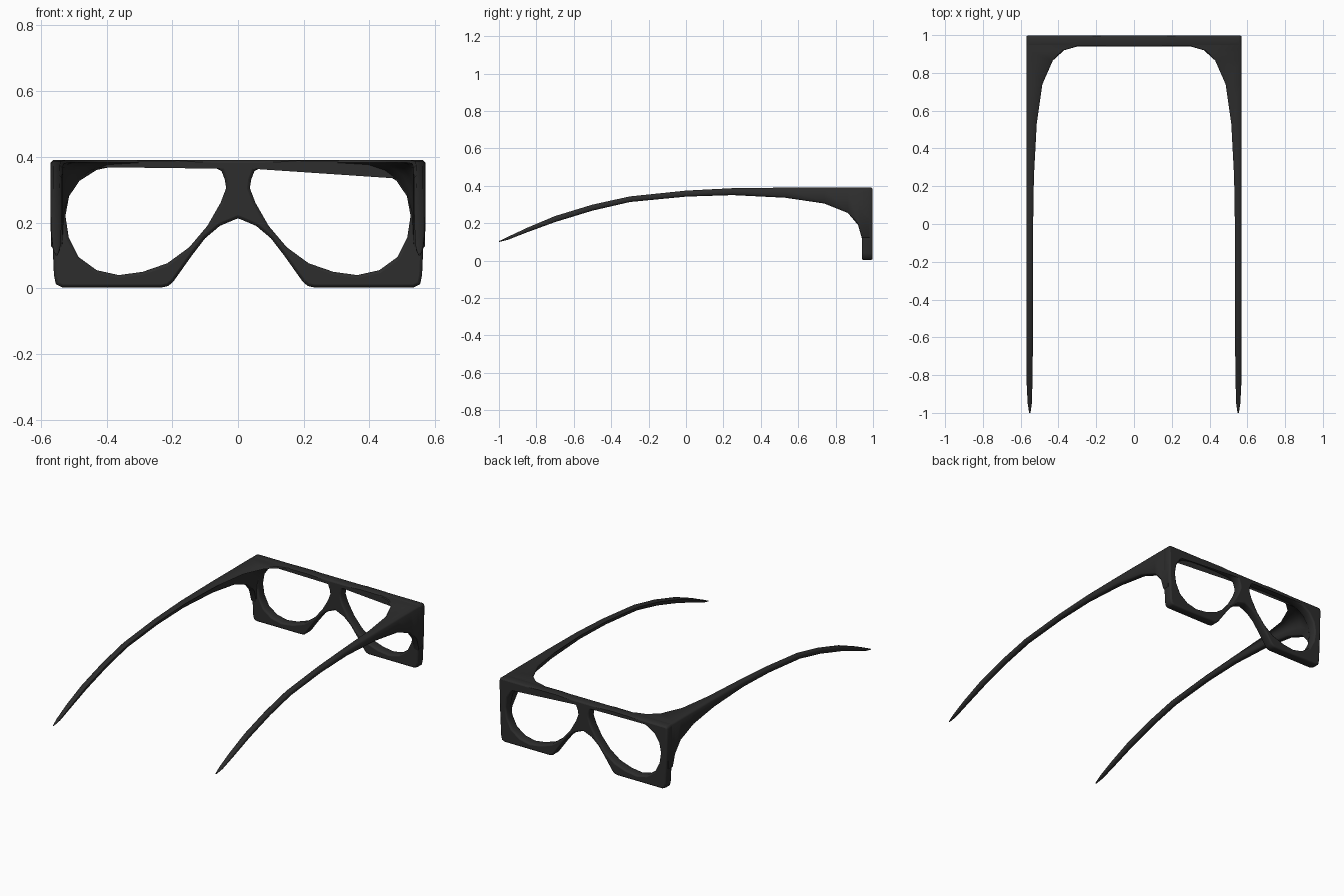
import bpy, bmesh, math

old = bpy.data.objects.get("Cube")
if old:
    bpy.data.objects.remove(old, do_unlink=True)

black = bpy.data.materials.new("matte black")
black.use_nodes = True
color = (0.026, 0.026, 0.026, 1)
black.diffuse_color = color
bsdf = black.node_tree.nodes["Principled BSDF"]
bsdf.inputs["Base Color"].default_value = color
bsdf.inputs["Roughness"].default_value = 0.6


def activate(obj):
    bpy.ops.object.select_all(action="DESELECT")
    obj.select_set(True)
    bpy.context.view_layer.objects.active = obj


def smooth(obj, angle):
    activate(obj)
    bpy.ops.object.shade_smooth_by_angle(angle=math.radians(angle))


# Front frame: half outline and one lens opening, both mirrored in x
half_outline = [(0.555, 0.39), (0.566, 0.386), (0.57, 0.375), (0.569, 0.25),
                (0.56, 0.04), (0.554, 0.012), (0.535, 0.003), (0.23, 0.003),
                (0.212, 0.007), (0.197, 0.02), (0.14, 0.1), (0.1, 0.152),
                (0.055, 0.19)]
lens = [(0.04, 0.33), (0.05, 0.357), (0.085, 0.373), (0.18, 0.379),
        (0.3, 0.378), (0.365, 0.374), (0.43, 0.36), (0.482, 0.327),
        (0.514, 0.28), (0.525, 0.22), (0.515, 0.155), (0.485, 0.095),
        (0.43, 0.055), (0.363, 0.04), (0.29, 0.05), (0.215, 0.076),
        (0.148, 0.125), (0.093, 0.19), (0.053, 0.26), (0.036, 0.305)]


def mirrored(points):
    return [(-x, z) for x, z in reversed(points)]


curve = bpy.data.curves.new("frame_outline", "CURVE")
curve.dimensions = "2D"
curve.fill_mode = "BOTH"
bevel = 0.009
curve.extrude = 0.029 - bevel
curve.bevel_depth = bevel
curve.bevel_resolution = 1
curve.offset = -bevel
outline = half_outline + [(0, 0.213)] + mirrored(half_outline)
for points in (outline, lens, mirrored(lens)):
    spline = curve.splines.new("POLY")
    spline.points.add(len(points) - 1)
    for p, (x, z) in zip(spline.points, points):
        p.co = (x, z, 0, 1)
    spline.use_cyclic_u = True
frame = bpy.data.objects.new("front_frame", curve)
bpy.context.collection.objects.link(frame)
frame.location.y = 0.969
frame.rotation_euler.x = math.pi / 2
activate(frame)
bpy.ops.object.convert(target="MESH")
frame = bpy.context.object
frame.data.materials.clear()
frame.data.materials.append(black)
smooth(frame, 50)

# Temple arm stations: y, top z, bottom z, inner x at top, inner x below, outer x
stations = [
    (0.98, 0.389, 0.12, 0.29, 0.535, 0.568),
    (0.94, 0.39, 0.12, 0.30, 0.535, 0.569),
    (0.92, 0.39, 0.19, 0.37, 0.533, 0.57),
    (0.865, 0.39, 0.255, 0.43, 0.533, 0.57),
    (0.74, 0.39, 0.305, 0.485, 0.533, 0.57),
    (0.53, 0.39, 0.336, 0.515, 0.533, 0.57),
    (0.25, 0.387, 0.35, 0.53, 0.535, 0.57),
    (0.0, 0.374, 0.342, 0.534, 0.536, 0.57),
    (-0.3, 0.343, 0.313, 0.535, 0.537, 0.57),
    (-0.5, 0.299, 0.267, 0.536, 0.537, 0.57),
    (-0.7, 0.238, 0.206, 0.536, 0.537, 0.57),
    (-0.85, 0.175, 0.151, 0.538, 0.539, 0.568),
    (-0.95, 0.128, 0.112, 0.541, 0.542, 0.563),
    (-1.0, 0.104, 0.099, 0.548, 0.549, 0.555),
]


def section(top, bottom, x_top, x_low, x_out):
    """Square outer side, flat top and a hollow curved inner side."""
    c = min(0.008, (top - bottom) * 0.25, (x_out - x_low) * 0.25)
    points = [(x_low + c, bottom), (x_out - c, bottom), (x_out, bottom + c),
              (x_out, top - c), (x_out - c, top), (x_top + c, top)]
    lip = top - c
    for i in range(7):
        t = math.pi / 2 * i / 6
        sx, cz = math.sin(t) ** 0.67, max(math.cos(t), 0) ** 0.67
        points.append((x_top + (x_low - x_top) * sx,
                       bottom + c + (lip - bottom - c) * cz))
    return points


bm = bmesh.new()
rings = [[bm.verts.new((x, y, z)) for x, z in section(*rest)]
         for y, *rest in stations]
for a, b in zip(rings, rings[1:]):
    for i in range(len(a)):
        j = (i + 1) % len(a)
        bm.faces.new((a[i], a[j], b[j], b[i]))
bm.faces.new(rings[0])
bm.faces.new(rings[-1])
bmesh.ops.recalc_face_normals(bm, faces=bm.faces)
mesh = bpy.data.meshes.new("temple_arms")
bm.to_mesh(mesh)
bm.free()
mesh.materials.append(black)
arms = bpy.data.objects.new("temple_arms", mesh)
bpy.context.collection.objects.link(arms)
smooth(arms, 50)
arms.modifiers.new("Mirror", "MIRROR").use_axis[0] = True
